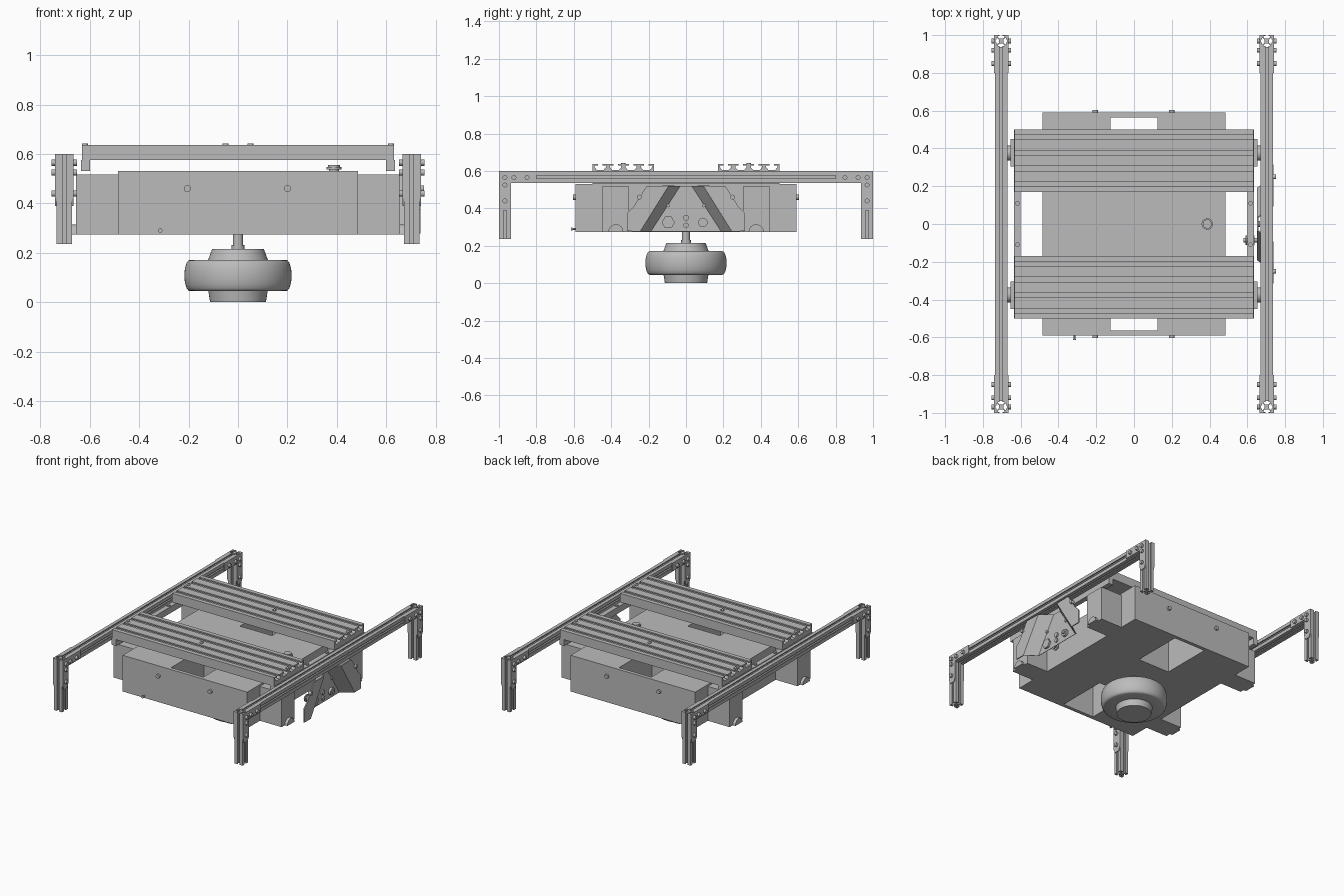
import bpy, bmesh, math
from mathutils import Vector

if "Cube" in bpy.data.objects:
    bpy.data.objects.remove(bpy.data.objects["Cube"], do_unlink=True)

grey = bpy.data.materials.new("plain_grey")
grey.use_nodes = True
grey.diffuse_color = (0.5, 0.5, 0.5, 1)
grey.node_tree.nodes["Principled BSDF"].inputs["Base Color"].default_value = (0.5, 0.5, 0.5, 1)


def finish(name, bm, smooth=False):
    bmesh.ops.recalc_face_normals(bm, faces=bm.faces)
    me = bpy.data.meshes.new(name)
    bm.to_mesh(me)
    bm.free()
    me.materials.append(grey)
    ob = bpy.data.objects.new(name, me)
    bpy.context.collection.objects.link(ob)
    if smooth:
        bpy.ops.object.select_all(action='DESELECT')
        ob.select_set(True)
        bpy.context.view_layer.objects.active = ob
        bpy.ops.object.shade_smooth_by_angle(angle=math.radians(35))
    return ob


def place(axis, a, b, t):
    """Profile point (a, b) at distance t along the axis."""
    return {'X': (t, a, b), 'Y': (a, t, b), 'Z': (a, b, t)}[axis]


def prism(name, pts, axis, lo, hi, smooth=False):
    bm = bmesh.new()
    f = bm.faces.new([bm.verts.new(place(axis, a, b, lo)) for a, b in pts])
    ext = bmesh.ops.extrude_face_region(bm, geom=[f])
    move = Vector(place(axis, 0, 0, hi - lo))
    bmesh.ops.translate(bm, vec=move, verts=[v for v in ext['geom'] if isinstance(v, bmesh.types.BMVert)])
    return finish(name, bm, smooth)


def box(name, x0, x1, y0, y1, z0, z1):
    return prism(name, [(x0, y0), (x1, y0), (x1, y1), (x0, y1)], 'Z', z0, z1)


def disc(name, a, b, r, axis, lo, hi, n=20):
    pts = [(a + r * math.cos(i * math.tau / n), b + r * math.sin(i * math.tau / n)) for i in range(n)]
    return prism(name, pts, axis, lo, hi, n > 8)


def lathe(name, profile, n=64):
    bm = bmesh.new()
    vs = [bm.verts.new((r, 0, z)) for r, z in profile]
    es = [bm.edges.new(p) for p in zip(vs, vs[1:])]
    bmesh.ops.spin(bm, geom=vs + es, cent=(0, 0, 0), axis=(0, 0, 1), angle=math.tau, steps=n)
    bmesh.ops.remove_doubles(bm, verts=bm.verts, dist=1e-5)
    return finish(name, bm, True)


# Tank body with two through openings
xs, ys = [-.485, -.125, .125, .485], [-.59, -.565, -.2, .2, .565, .59]
bm = bmesh.new()
grid = [[bm.verts.new((x, y, .275)) for y in ys] for x in xs]
for i in range(3):
    for j in range(5):
        if not (i == 1 and j in (1, 3)):
            bm.faces.new((grid[i][j], grid[i + 1][j], grid[i + 1][j + 1], grid[i][j + 1]))
ext = bmesh.ops.extrude_face_region(bm, geom=bm.faces[:])
bmesh.ops.translate(bm, vec=(0, 0, .255), verts=[v for v in ext['geom'] if isinstance(v, bmesh.types.BMVert)])
bmesh.ops.recalc_face_normals(bm, faces=bm.faces)
bmesh.ops.dissolve_limit(bm, angle_limit=.01, verts=bm.verts, edges=bm.edges)
finish("tank_body", bm)

# Side lugs with half-round feet
for sx in (-1, 1):
    for sy in (-1, 1):
        x0, x1 = sorted((sx * .48, sx * .655))
        y0, y1 = sorted((sy * .305, sy * .45))
        box("side_lug", x0, x1, y0, y1, .275, .517)
        half = [(sy * .375 + .04 * math.cos(i * math.pi / 12), .275 + .04 * math.sin(i * math.pi / 12))
                for i in range(13)]
        prism("lug_foot", half, 'X', *sorted((sx * .65, sx * .675)), smooth=True)

# Tank fittings
for sy in (-1, 1):
    for x in (-.205, .2):
        disc("tank_bolt", x, .46, .014, 'Y', *sorted((sy * .585, sy * .604)))
disc("drain_pin", -.315, .29, .005, 'Y', -.61, -.585)
disc("drain_head", -.315, .29, .009, 'Y', -.615, -.608)
disc("filler_neck", .388, 0, .02, 'Z', .525, .54)
disc("filler_cap", .388, 0, .03, 'Z', .538, .547)
disc("filler_top", .388, 0, .024, 'Z', .547, .555)

# Wheel, hub and stem
wheel = [(0, 0), (.113, 0), (.12, .045), (.195, .045)]
wheel += [(.195 + .022 * math.sin(a * math.pi / 10), .108 - .063 * math.cos(a * math.pi / 10)) for a in range(1, 10)]
wheel += [(.195, .171), (.121, .171), (.105, .215), (0, .215)]
lathe("wheel", wheel)
lathe("wheel_stem", [(0, .21), (.026, .21), (.026, .232), (.021, .232), (.021, .28), (0, .28)], 32)

# Slotted deck slats
pitch = .33 / 4
for sy in (-1, 1):
    y0 = .17 if sy > 0 else -.5
    pts = [(y0, .575), (y0 + .33, .575), (y0 + .33, .637)]
    for k in (3, 2, 1, 0):
        c = y0 + pitch * (k + .5)
        pts += [(c + .012, .637), (c + .012, .628), (c + .03, .628), (c + .03, .62), (c + .018, .605),
                (c - .018, .605), (c - .03, .62), (c - .03, .628), (c - .012, .628), (c - .012, .637)]
    pts += [(y0, .637)]
    prism("deck_slat", pts, 'X', -.632, .632)
    for x in (-.62, .05 * sy, .62):
        disc("slat_screw", x, sy * .335, .012, 'Z', .63, .642, 12)

# Bars tying the slats together
for sx in (-1, 1):
    box("slat_tie_bar", *sorted((sx * .6, sx * .635)), -.5, .5, .53, .575)
    for y in (-.11, .11):
        disc("tie_screw", sx * .617, y, .012, 'Z', .57, .583, 12)


# Slotted extrusion section, centred on (ca, cb)
def section(ca, cb, h=.032):
    side = [(-h, -h), (-.008, -h), (-.008, -.026), (-.017, -.026), (-.017, -.022), (-.009, -.013),
            (.009, -.013), (.017, -.022), (.017, -.026), (.008, -.026), (.008, -h)]
    out = []
    for q in range(4):
        c, s = round(math.cos(q * math.pi / 2)), round(math.sin(q * math.pi / 2))
        out += [(ca + a * c - b * s, cb + a * s + b * c) for a, b in side]
    return out


# Rails, legs, corner plates and bolts
for sx in (-1, 1):
    cx = sx * .703
    prism("side_rail", section(cx, .568), 'Y', -.936, .936)
    for sy in (-1, 1):
        prism("leg", section(cx, sy * .968), 'Z', .235, .6)
        plate = [(sy * a, b) for a, b in
                 [(1, .6), (.8, .6), (.8, .542), (.937, .542), (.937, .42), (.95, .39), (.986, .39), (1, .42)]]
        for d in (-1, 1):
            f = cx + d * .031
            prism("corner_plate", plate, 'X', *sorted((f, f + d * .007)))
            for y, z in ((.968, .565), (.92, .565), (.85, .565), (.968, .525), (.968, .44)):
                disc("corner_bolt", sy * y, z, .013, 'X', *sorted((f, f + d * .021)), n=12)

# Bent bracket on the left side: recessed centre, slanted bends, outer flanges
xi, xo = .655, .735
bm = bmesh.new()
centre = []
for s in (1, -1):
    ib, it = bm.verts.new((xi, s * .19, .278)), bm.verts.new((xi, s * .032, .52))
    ob, ot = bm.verts.new((xo, s * .246, .278)), bm.verts.new((xo, s * .096, .52))
    rim = [bm.verts.new((xo, s * y, z)) for y, z in ((.21, .52), (.28, .41), (.315, .375), (.315, .278))]
    bm.faces.new((ib, it, ot, ob))
    bm.faces.new([ob, ot] + rim)
    centre += [(ib, it)]
bm.faces.new((centre[0][0], centre[0][1], centre[1][1], centre[1][0]))
bracket = finish("bent_bracket", bm)
mod = bracket.modifiers.new("thickness", 'SOLIDIFY')
mod.thickness, mod.offset = .008, 0

# Bracket hardware
disc("bracket_hex", -.095, .325, .035, 'X', .65, .672, 6)
disc("bracket_port", .09, .325, .025, 'X', .65, .675)
disc("bracket_port_core", .09, .325, .012, 'X', .67, .682)
for y, z, r in ((0, .35, .016), (0, .31, .014), (-.095, .415, .009), (.095, .415, .009)):
    disc("bracket_stud", y, z, r, 'X', .65, .668, 12)
for y in (-.25, .25):
    disc("flange_bolt", y, .46, .013, 'X', .728, .752, 12)
disc("bracket_fitting", -.085, .325, .012, 'X', .58, .66)
for x in (.59, .61, .63):
    disc("fitting_ring", -.085, .325, .025, 'X', x, x + .008)
